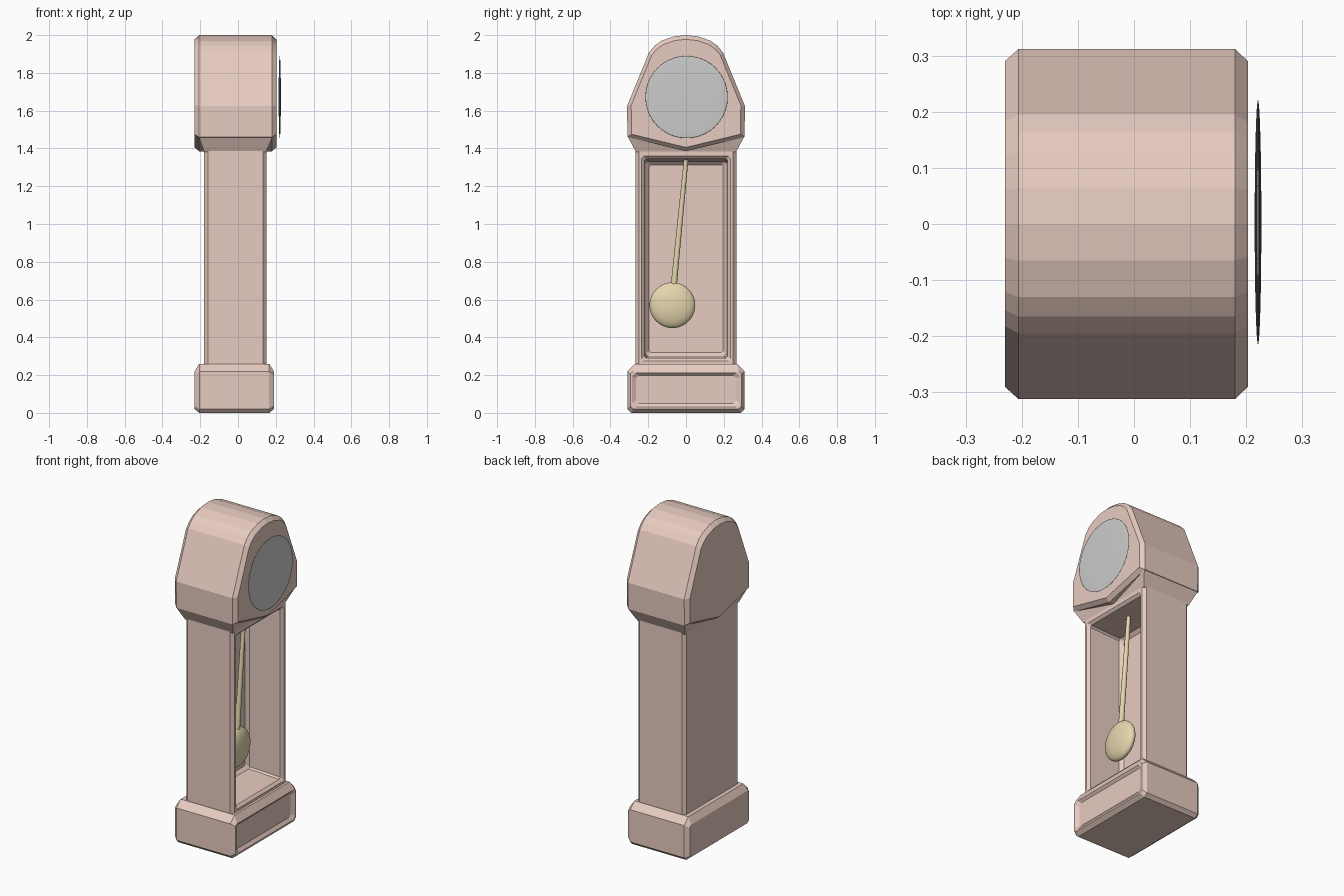
import bpy, bmesh, math
from mathutils import Vector

if "Cube" in bpy.data.objects:
    bpy.data.objects.remove(bpy.data.objects["Cube"])


def material(name, rgb):
    m = bpy.data.materials.new(name)
    m.diffuse_color = (*rgb, 1)
    m.use_nodes = True
    m.node_tree.nodes["Principled BSDF"].inputs["Base Color"].default_value = m.diffuse_color
    return m


wood = material("wood", (0.80, 0.60, 0.53))
brass = material("brass", (0.78, 0.67, 0.42))


def loft(name, rings, mat):
    """Skin a stack of equal-length closed rings and cap both ends."""
    bm = bmesh.new()
    vs = [[bm.verts.new(p) for p in ring] for ring in rings]
    n = len(vs[0])
    for a, b in zip(vs, vs[1:]):
        for i in range(n):
            j = (i + 1) % n
            bm.faces.new((a[i], a[j], b[j], b[i]))
    bm.faces.new(vs[0][::-1])
    bm.faces.new(vs[-1])
    bmesh.ops.recalc_face_normals(bm, faces=bm.faces)
    me = bpy.data.meshes.new(name)
    bm.to_mesh(me)
    bm.free()
    ob = bpy.data.objects.new(name, me)
    bpy.context.collection.objects.link(ob)
    me.materials.append(mat)
    return ob


def octo(x, w, z0, z1, cb, ct):
    """Rectangle facing x with cut bottom (cb) and top (ct) corners."""
    half = [(w - cb, z0), (w, z0 + cb), (w, z1 - ct), (w - ct, z1)]
    pts = half + [(-y, z) for y, z in reversed(half)]
    return [(x, y, z) for y, z in pts]


def lens(name, loc, r, t, mat=None):
    """Sphere flattened along x, its poles facing front and back."""
    bpy.ops.mesh.primitive_uv_sphere_add(segments=40, ring_count=20, radius=1,
                                         location=loc, rotation=(0, math.pi / 2, 0))
    ob = bpy.context.object
    ob.name = name
    ob.scale = (r, r, t)
    if mat:
        ob.data.materials.append(mat)
    bpy.ops.object.shade_smooth()
    return ob


# plinth with sloped shoulders and a shallow front panel
loft("plinth", [
    octo(-0.23, 0.29, 0.02, 0.22, 0.015, 0.015),
    octo(-0.205, 0.31, 0.0, 0.26, 0.02, 0.04),
    octo(0.165, 0.31, 0.0, 0.26, 0.02, 0.04),
    octo(0.19, 0.295, 0.02, 0.22, 0.015, 0.015),
    octo(0.19, 0.287, 0.03, 0.212, 0.02, 0.02),
    octo(0.176, 0.265, 0.05, 0.198, 0.015, 0.015),
], wood)

# trunk with chamfered corners and hollow pendulum case
loft("trunk_case", [
    octo(-0.18, 0.25, 0.24, 1.41, 0.004, 0.004),
    octo(-0.16, 0.268, 0.24, 1.41, 0.004, 0.004),
    octo(0.132, 0.268, 0.24, 1.41, 0.004, 0.004),
    octo(0.15, 0.25, 0.24, 1.41, 0.004, 0.004),
    octo(0.15, 0.236, 0.275, 1.36, 0.01, 0.01),
    octo(0.135, 0.22, 0.29, 1.345, 0.01, 0.01),
    octo(-0.07, 0.214, 0.302, 1.332, 0.01, 0.01),
    octo(-0.09, 0.196, 0.32, 1.312, 0.01, 0.01),
], wood)

# hood: arched top, flared cheeks, V-shaped lower edge
half = [(0.31, 1.46), (0.312, 1.625), (0.195, 1.91), (0.165, 1.945),
        (0.13, 1.97), (0.065, 1.993)]
outline = [(0, 1.385)] + half + [(0, 2.0)] + [(-y, z) for y, z in reversed(half)]


def hood_ring(x, f):
    return [(x, y * f, 1.68 + (z - 1.68) * f) for y, z in outline]


loft("hood", [hood_ring(-0.23, 0.93), hood_ring(-0.206, 1),
              hood_ring(0.18, 1), hood_ring(0.203, 0.93)], wood)


# sloped neck between trunk and hood
def flat_ring(x0, x1, w, z):
    return [(x0, -w, z), (x1, -w, z), (x1, w, z), (x0, w, z)]


loft("neck_moulding", [flat_ring(-0.178, 0.148, 0.264, 1.38),
                       flat_ring(-0.208, 0.183, 0.308, 1.462)], wood)

# clock face
lens("dial", (0.221, 0.003, 1.672), 0.218, 0.006)

# pendulum, caught mid swing
lens("pendulum_bob", (0.04, -0.072, 0.57), 0.121, 0.045, brass)
top, low = Vector((0.04, 0.001, 1.345)), Vector((0.04, -0.066, 0.66))
d = top - low
bpy.ops.mesh.primitive_cone_add(vertices=16, radius1=0.016, radius2=0.012,
                                depth=d.length, location=(top + low) / 2,
                                rotation=d.to_track_quat('Z', 'Y').to_euler())
rod = bpy.context.object
rod.name = "pendulum_rod"
rod.data.materials.append(brass)
bpy.ops.object.shade_smooth_by_angle(angle=math.radians(40))
